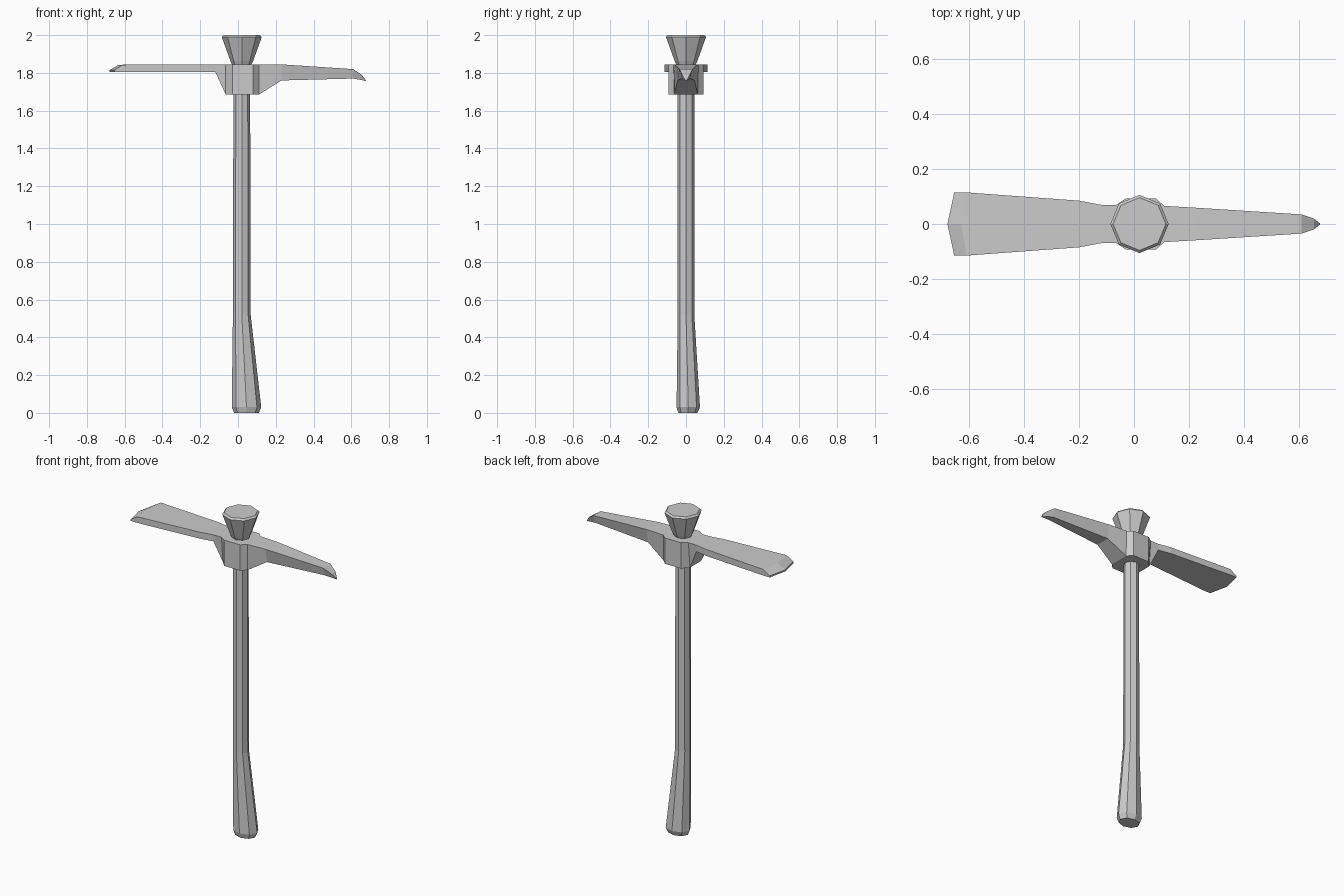
import bpy, bmesh
from math import sin, cos, pi

if "Cube" in bpy.data.objects:
    bpy.data.objects.remove(bpy.data.objects["Cube"])


def loft(name, rings):
    """Skin a list of equal-length point rings and cap both ends."""
    bm = bmesh.new()
    rows = [[bm.verts.new(p) for p in ring] for ring in rings]
    n = len(rows[0])
    for a, b in zip(rows, rows[1:]):
        for i in range(n):
            j = (i + 1) % n
            bm.faces.new((a[i], a[j], b[j], b[i]))
    bm.faces.new(rows[0])
    bm.faces.new(rows[-1])
    bmesh.ops.recalc_face_normals(bm, faces=bm.faces)
    mesh = bpy.data.meshes.new(name)
    bm.to_mesh(mesh)
    bm.free()
    obj = bpy.data.objects.new(name, mesh)
    bpy.context.collection.objects.link(obj)
    return obj


def octagon(z, cx, cy, rx, ry):
    return [(cx + rx * cos(i * pi / 4), cy + ry * sin(i * pi / 4), z) for i in range(8)]


def head_section(x, mid, wt, wb, zt, zb):
    """Six-point cross-section; mid shifts the centre line along x."""
    return [(x, -wt, zt), (x + mid, 0, zt), (x, wt, zt),
            (x, wb, zb), (x + mid, 0, zb), (x, -wb, zb)]


# Handle: swollen grip, straight shaft
loft("handle", [octagon(*r) for r in [
    (0.00, 0.045, 0.01, 0.065, 0.05),
    (0.03, 0.045, 0.012, 0.078, 0.062),
    (0.52, 0.02, 0.0, 0.047, 0.044),
    (1.86, 0.02, 0.0, 0.044, 0.044)]])

# Flared cap on top of the handle
loft("handle_cap", [octagon(z, 0.02, 0, r, r) for z, r in [
    (1.84, 0.05), (1.862, 0.06), (1.99, 0.106), (2.0, 0.096)]])

# Head: adze blade on the left, hub, pick on the right
loft("pick_head", [head_section(*s) for s in [
    (-0.655, -0.025, 0.115, 0.115, 1.815, 1.805),
    (-0.61, -0.02, 0.115, 0.115, 1.843, 1.805),
    (-0.20, 0, 0.085, 0.085, 1.845, 1.805),
    (-0.12, 0, 0.07, 0.07, 1.845, 1.805),
    (-0.065, 0, 0.069, 0.055, 1.845, 1.685),
    (-0.03, 0, 0.093, 0.093, 1.845, 1.685),
    (0.08, 0, 0.093, 0.093, 1.845, 1.685),
    (0.11, 0, 0.066, 0.062, 1.845, 1.685),
    (0.23, 0, 0.059, 0.045, 1.845, 1.76),
    (0.61, 0, 0.035, 0.02, 1.82, 1.77),
    (0.655, 0, 0.02, 0.01, 1.79, 1.762),
    (0.677, 0, 0.003, 0.003, 1.76, 1.756)]])
